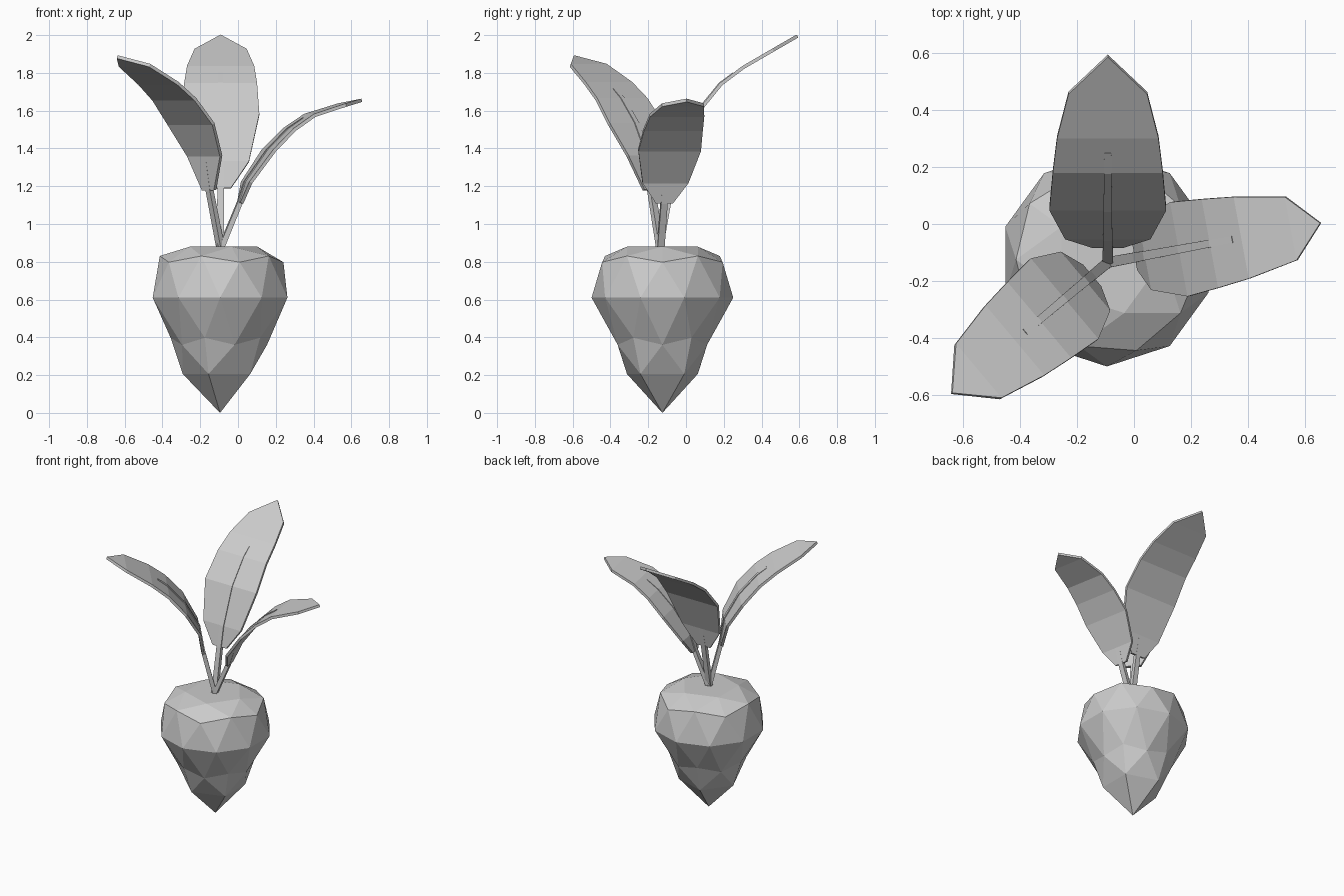
import bpy, bmesh
from math import radians
from mathutils import Vector, Matrix

cube = bpy.data.objects.get("Cube")
if cube:
    bpy.data.objects.remove(cube, do_unlink=True)

grey = bpy.data.materials.new("plain grey")
grey.use_nodes = True
colour = (0.6, 0.6, 0.6, 1)
grey.diffuse_color = colour
grey.node_tree.nodes["Principled BSDF"].inputs["Base Color"].default_value = colour


def finish(name, bm):
    bmesh.ops.recalc_face_normals(bm, faces=bm.faces)
    mesh = bpy.data.meshes.new(name)
    bm.to_mesh(mesh)
    bm.free()
    mesh.materials.append(grey)
    ob = bpy.data.objects.new(name, mesh)
    bpy.context.collection.objects.link(ob)
    return ob


# Root: a faceted ball, flattened on top and drawn to a point below
bm = bmesh.new()
bmesh.ops.create_icosphere(bm, subdivisions=2, radius=1)
for v in bm.verts:
    x, y, h = v.co
    r, z = 0.375, 0.61
    if h > 0.01:
        z += min(h * 0.42, 0.27)
    elif h < -0.95:
        z = 0
    elif h < -0.01:
        z += h * 0.475
        if h > -0.6:
            r *= 0.78
    v.co = (x * r - 0.095, y * r - 0.125, z)
finish("root", bm)

# Leaves: half widths shared by all, with a spine of (reach, height) for each
half_widths = [0.055, 0.15, 0.205, 0.193, 0.178, 0.138]


def point_along(spine, reach):
    for (a, za), (b, zb) in zip(spine, spine[1:]):
        if reach <= b:
            return za + (zb - za) * (reach - a) / (b - a)


def blade(name, spine, size, place):
    bm = bmesh.new()
    rows = [[bm.verts.new((d, s * w * size, z)) for s in (1, -1)]
            for (d, z), w in zip(spine, half_widths)]
    for (a, b), (c, d) in zip(rows, rows[1:]):
        bm.faces.new((a, b, d, c))
    tip = bm.verts.new((spine[-1][0], 0, spine[-1][1]))
    bm.faces.new((*rows[-1], tip))
    bm.transform(place)
    ob = finish(name, bm)
    mod = ob.modifiers.new("thickness", 'SOLIDIFY')
    mod.thickness = 0.018
    mod.offset = 0


def stalk(name, spine, end, place):
    path = [(0, 0.86)] + [p for p in spine if p[0] < end]
    path.append((end, point_along(spine, end)))
    path = [Vector((d, 0, z)) for d, z in path]
    bm = bmesh.new()
    rings = []
    for i, p in enumerate(path):
        t = (path[min(i + 1, len(path) - 1)] - path[max(i - 1, 0)]).normalized()
        up = Vector((-t.z, 0, t.x))
        side = Vector((0, 1, 0))
        r = 0.019 - 0.007 * i / (len(path) - 1)
        rings.append([bm.verts.new(p + up * (0.003 + u * r * 0.75) + side * s * r)
                      for u, s in ((1, 1), (1, -1), (-1, -1), (-1, 1))])
    for a, b in zip(rings, rings[1:]):
        for k in range(4):
            j = (k + 1) % 4
            bm.faces.new((a[k], a[j], b[j], b[k]))
    bm.faces.new(rings[0])
    bm.faces.new(rings[-1])
    bm.transform(place)
    finish(name, bm)


leaves = {
    "back": (90, 1.0, 0.39, [(0.06, 1.19), (0.09, 1.33), (0.19, 1.58), (0.32, 1.74),
                             (0.44, 1.83), (0.595, 1.92), (0.725, 1.995)]),
    "front_right": (220, 0.9, 0.385, [(0.08, 1.18), (0.11, 1.36), (0.205, 1.53),
                                      (0.32, 1.66), (0.43, 1.745), (0.595, 1.84),
                                      (0.715, 1.885)]),
    "left": (10.5, 0.82, 0.45, [(0.105, 1.11), (0.14, 1.22), (0.26, 1.39), (0.37, 1.5),
                                (0.48, 1.575), (0.655, 1.63), (0.76, 1.655)]),
}
for name, (angle, size, end, spine) in leaves.items():
    place = Matrix.Translation((-0.092, -0.135, 0)) @ Matrix.Rotation(radians(angle), 4, 'Z')
    blade(name + "_leaf_blade", spine, size, place)
    stalk(name + "_leaf_stalk", spine, end, place)
